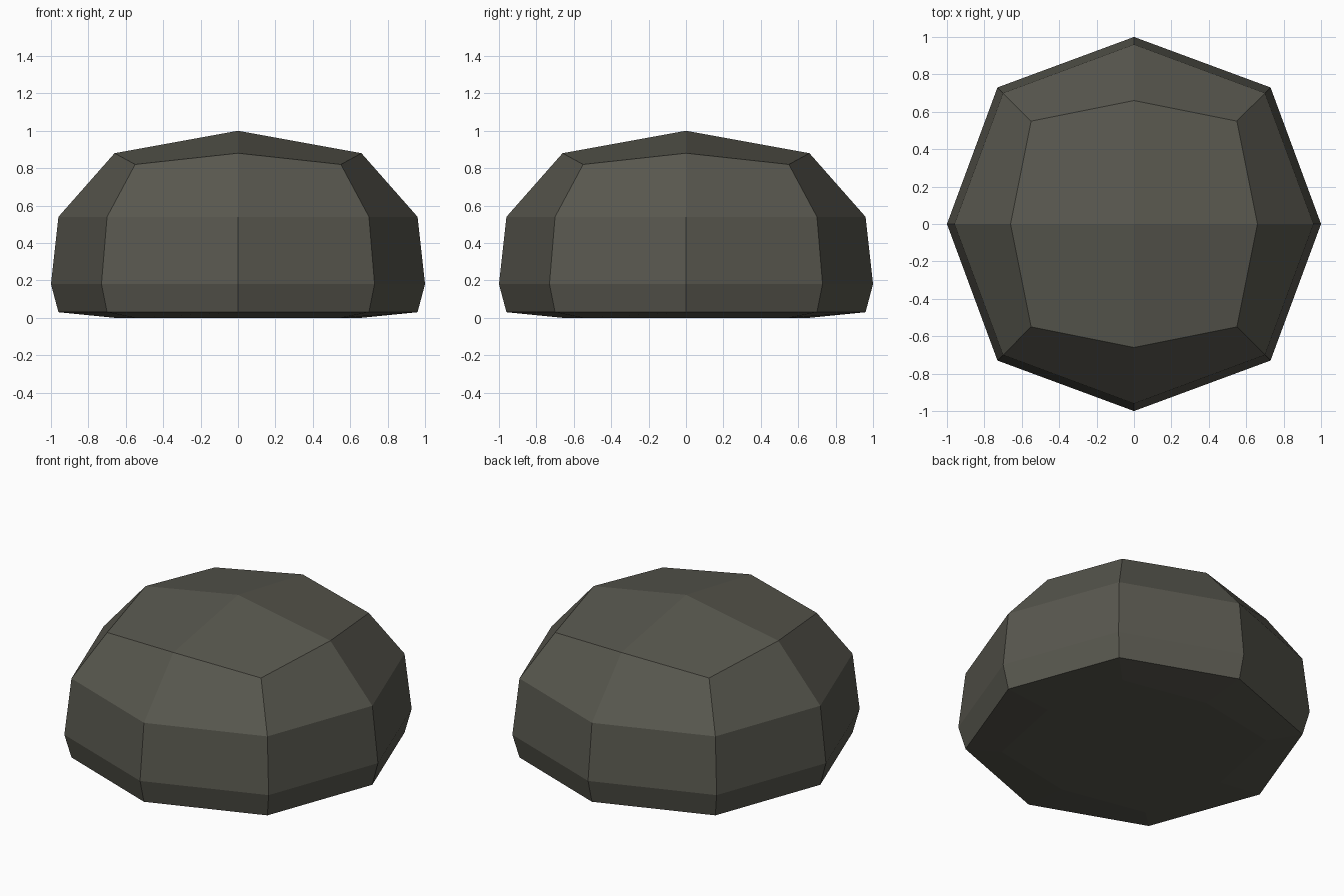
import bpy, bmesh
from math import cos, sin, pi, sqrt

if "Cube" in bpy.data.objects:
    bpy.data.objects.remove(bpy.data.objects["Cube"])

# Rings from bottom to top: (side radius, side z, corner offset, corner z)
RINGS = [(0.66, 0.0, 0.55, 0.0),
         (0.96, 0.03, 0.70, 0.03),
         (1.0, 0.18, 0.73, 0.18),
         (0.96, 0.54, 0.70, 0.54),
         (0.66, 0.88, 0.55, 0.82)]

bm = bmesh.new()


def ring(side_r, side_z, corner, corner_z):
    """Eight points, alternating side middles and corners."""
    verts = []
    for i in range(8):
        r, z = (corner * sqrt(2), corner_z) if i % 2 else (side_r, side_z)
        a = i * pi / 4
        verts.append(bm.verts.new((r * cos(a), r * sin(a), z)))
    return verts


# Faceted walls
loops = [ring(*r) for r in RINGS]
for low, high in zip(loops, loops[1:]):
    for i in range(8):
        j = (i + 1) % 8
        bm.faces.new((low[i], low[j], high[j], high[i]))

# Flattened base and domed top, each made of four quads
for loop, z in ((loops[0], 0.0), (loops[-1], 1.0)):
    centre = bm.verts.new((0, 0, z))
    for i in range(0, 8, 2):
        bm.faces.new((centre, loop[i], loop[i + 1], loop[(i + 2) % 8]))
bmesh.ops.recalc_face_normals(bm, faces=bm.faces)

mesh = bpy.data.meshes.new("boulder")
bm.to_mesh(mesh)
bm.free()
boulder = bpy.data.objects.new("boulder", mesh)
bpy.context.collection.objects.link(boulder)

# Dark grey stone
stone = bpy.data.materials.new("dark stone")
stone.diffuse_color = (0.098, 0.096, 0.077, 1)
stone.use_nodes = True
stone.node_tree.nodes["Principled BSDF"].inputs["Base Color"].default_value = stone.diffuse_color
mesh.materials.append(stone)
